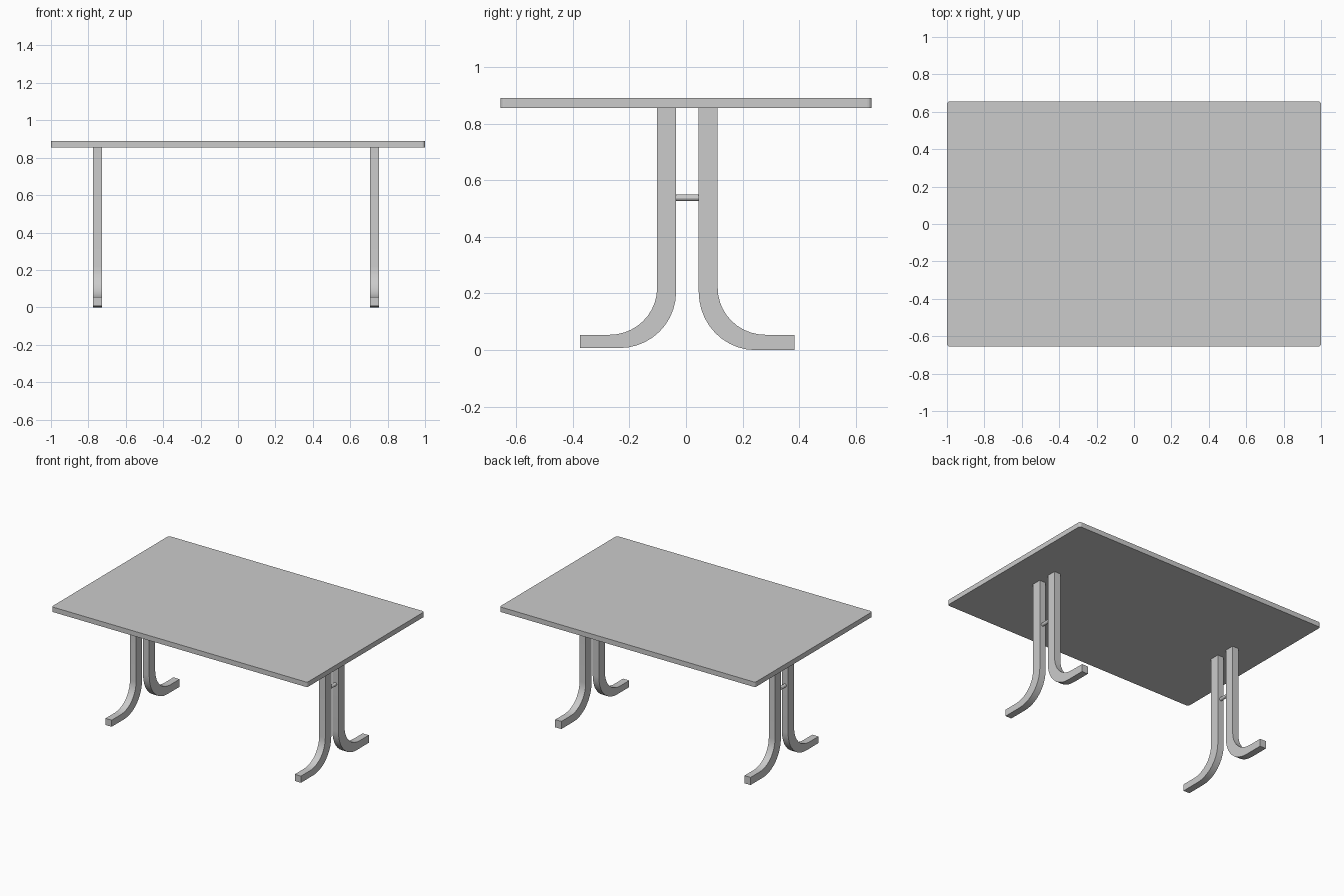
import bpy, bmesh, math

if "Cube" in bpy.data.objects:
    bpy.data.objects.remove(bpy.data.objects["Cube"])

LEG_W = 0.048
MID_Y = 0.005


def add_object(name, bm):
    bmesh.ops.recalc_face_normals(bm, faces=bm.faces)
    mesh = bpy.data.meshes.new(name)
    bm.to_mesh(mesh)
    bm.free()
    obj = bpy.data.objects.new(name, mesh)
    bpy.context.collection.objects.link(obj)
    return obj


def arc(cy, cz, r, rz, a0, a1, n):
    return [(cy + r * math.cos(math.radians(a0 + (a1 - a0) * i / n)),
             cz + rz * math.sin(math.radians(a0 + (a1 - a0) * i / n)))
            for i in range(n + 1)]


# Tabletop: slab with slightly rounded vertical corners
def tabletop():
    bm = bmesh.new()
    bmesh.ops.create_cube(bm, size=1)
    for v in bm.verts:
        v.co.x *= 2.0
        v.co.y *= 1.31
        v.co.z = v.co.z * 0.035 + 0.8725
    corners = [e for e in bm.edges
               if abs(e.verts[0].co.z - e.verts[1].co.z) > 0.01]
    bmesh.ops.bevel(bm, geom=corners, offset=0.014, segments=3,
                    profile=0.5, affect='EDGES')
    add_object("tabletop", bm)


# Leg: straight post sweeping outward into a flat foot, built as paired edges
def leg(name, x, side, floor):
    n = 10
    under = [(0.040, 0.856)] + arc(0.24, 0.205, 0.2, 0.205 - floor, 180, 270, n) + [(0.379, floor)]
    over = [(0.107, 0.856)] + arc(0.275, 0.22, 0.168, 0.166, 180, 270, n) + [(0.379, 0.054)]
    bm = bmesh.new()
    rings = []
    for (ya, za), (yb, zb) in zip(under, over):
        rings.append([bm.verts.new((x + dx, MID_Y + side * y, z))
                      for dx, y, z in ((-LEG_W / 2, ya, za), (LEG_W / 2, ya, za),
                                       (LEG_W / 2, yb, zb), (-LEG_W / 2, yb, zb))])
    for a, b in zip(rings, rings[1:]):
        for i in range(4):
            j = (i + 1) % 4
            bm.faces.new((a[i], a[j], b[j], b[i]))
    bm.faces.new(rings[0])
    bm.faces.new(rings[-1])
    obj = add_object(name, bm)
    obj.data.shade_smooth()
    obj.data.set_sharp_from_angle(angle=math.radians(30))


# Crossbar: short rod joining the two posts of a trestle
def crossbar(name, x):
    bpy.ops.mesh.primitive_cylinder_add(vertices=12, radius=0.012, depth=0.084,
                                        location=(x, MID_Y, 0.538),
                                        rotation=(math.pi / 2, 0, 0))
    bpy.context.object.name = name


tabletop()
for label, x in (("left", -0.75), ("right", 0.73)):
    leg(label + "_front_leg", x, -1, 0.007)
    leg(label + "_back_leg", x, 1, 0.0)
    crossbar(label + "_crossbar", x)
